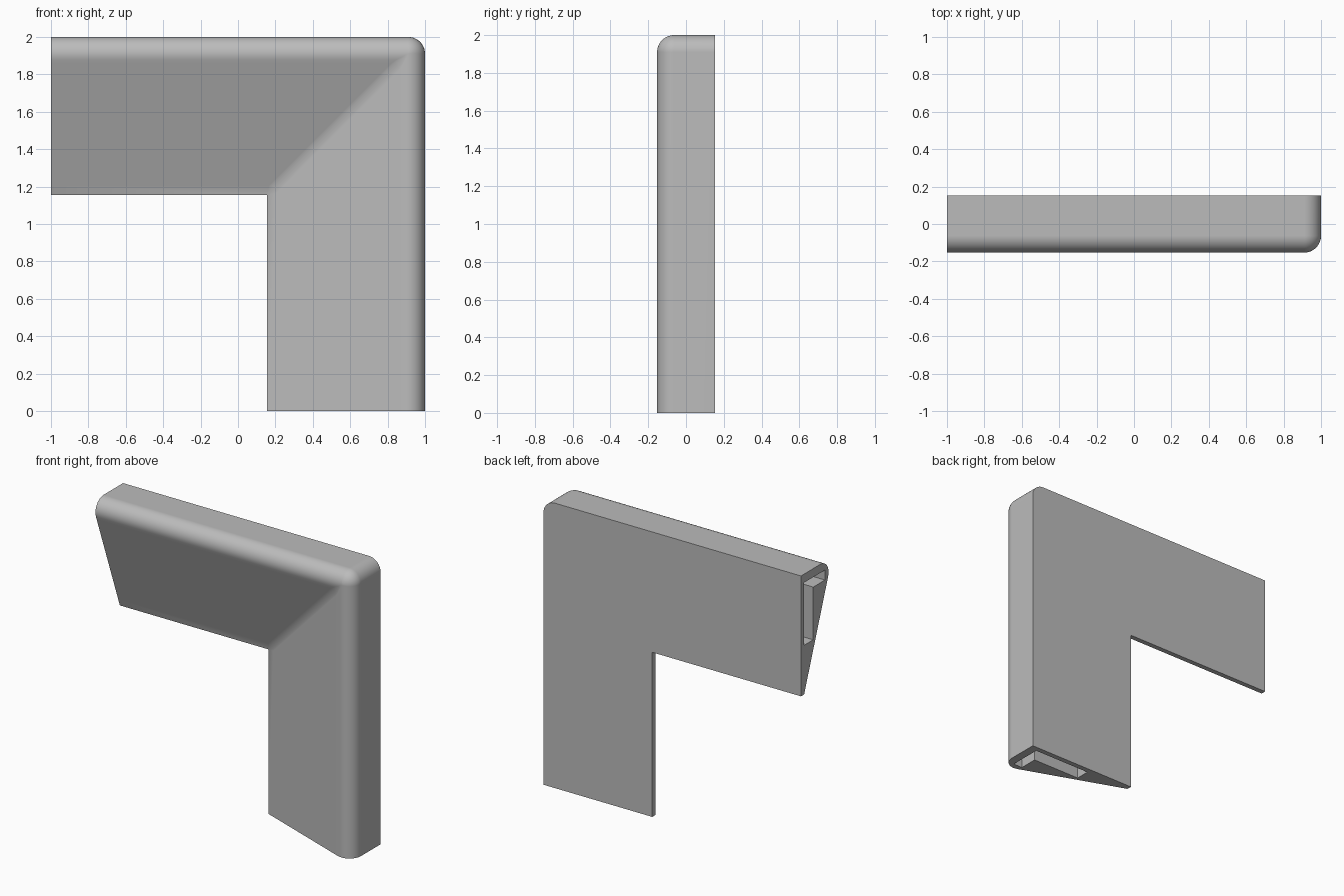
import bpy, bmesh
from math import sin, cos, pi, radians

if "Cube" in bpy.data.objects:
    bpy.data.objects.remove(bpy.data.objects["Cube"])

BACK, FRONT = 0.153, -0.153   # depth limits
WIDTH = 0.845                 # width of each arm
EDGE = 0.035                  # thickness of the thin inner edge
R = 0.09                      # outer rounding
TILT = radians(20)            # slope of the front face
STEPS = 10

grey = bpy.data.materials.new("light_grey")
grey.use_nodes = True
colour = (0.5, 0.5, 0.5, 1)
grey.diffuse_color = colour
grey.node_tree.nodes["Principled BSDF"].inputs["Base Color"].default_value = colour


def finish(name, bm):
    bmesh.ops.recalc_face_normals(bm, faces=bm.faces[:])
    mesh = bpy.data.meshes.new(name)
    bm.to_mesh(mesh)
    bm.free()
    obj = bpy.data.objects.new(name, mesh)
    bpy.context.collection.objects.link(obj)
    mesh.materials.append(grey)
    return obj


def corner_sweep(name, profile, overrun=0):
    """Sweep (inset, depth, corner radius) points along the top arm, round the corner and down."""
    bm = bmesh.new()
    rings = [[bm.verts.new((-1 - overrun, y, 2 - d)) for d, y, r in profile]]
    for i in range(STEPS + 1):
        a = i / STEPS * pi / 2
        rings.append([bm.verts.new((1 - d - r + r * sin(a), y, 2 - d - r + r * cos(a)))
                      for d, y, r in profile])
    rings.append([bm.verts.new((1 - d, y, -overrun)) for d, y, r in profile])
    n = len(profile)
    for a, b in zip(rings, rings[1:]):
        for j in range(n):
            k = (j + 1) % n
            bm.faces.new((a[j], a[k], b[k], b[j]))
    bm.faces.new(rings[0])
    bm.faces.new(rings[-1])
    bmesh.ops.remove_doubles(bm, verts=bm.verts[:], dist=1e-5)
    bmesh.ops.dissolve_degenerate(bm, edges=bm.edges[:], dist=1e-5)
    return finish(name, bm)


# Wedge profile: back, rounded outer edge, sloping front, thin inner edge
valley = 0.04
profile = [(0, BACK, R)]
for i in range(STEPS + 1):
    a = i / STEPS * (pi / 2 + TILT)
    d = R - R * cos(a)
    profile.append((d, FRONT + R - R * sin(a), abs(R - d)))
d0, y0, _ = profile[-1]
for d, r in ((d0 + 0.02, valley), (WIDTH - 0.05, valley), (WIDTH, 0)):
    t = (d - d0) / (WIDTH - d0)
    profile.append((d, y0 + t * (BACK - EDGE - y0), r))
profile.append((WIDTH, BACK, 0))
bracket = corner_sweep("corner_cover", profile)

# Hooked channel running through both arms
channel = [(0.06, 0.117, 0), (0.06, -0.113, 0), (0.13, -0.113, 0),
           (0.13, 0.017, 0), (0.5, 0.017, 0), (0.5, 0.117, 0)]
cutters = [corner_sweep("channel_cutter", channel, 0.1)]

# Screw holes in the back
for x, z in ((0.55, 1.55), (-0.54, 1.55), (0.55, 0.46)):
    bm = bmesh.new()
    bmesh.ops.create_cone(bm, cap_ends=True, segments=24, radius1=0.036, radius2=0.036, depth=0.12)
    for v in bm.verts:
        v.co = (x + v.co.x, BACK + v.co.z, z + v.co.y)
    cutters.append(finish("screw_hole_cutter", bm))

bpy.ops.object.select_all(action="DESELECT")
bracket.select_set(True)
bpy.context.view_layer.objects.active = bracket
for cutter in cutters:
    mod = bracket.modifiers.new("cut", "BOOLEAN")
    mod.operation = "DIFFERENCE"
    mod.solver = "EXACT"
    mod.object = cutter
    bpy.ops.object.modifier_apply(modifier=mod.name)
    bpy.data.objects.remove(cutter)

# Smooth rounded areas, crisp edges
bpy.ops.object.shade_smooth_by_angle(angle=radians(30))
weighted = bracket.modifiers.new("even_shading", "WEIGHTED_NORMAL")
weighted.keep_sharp = True
